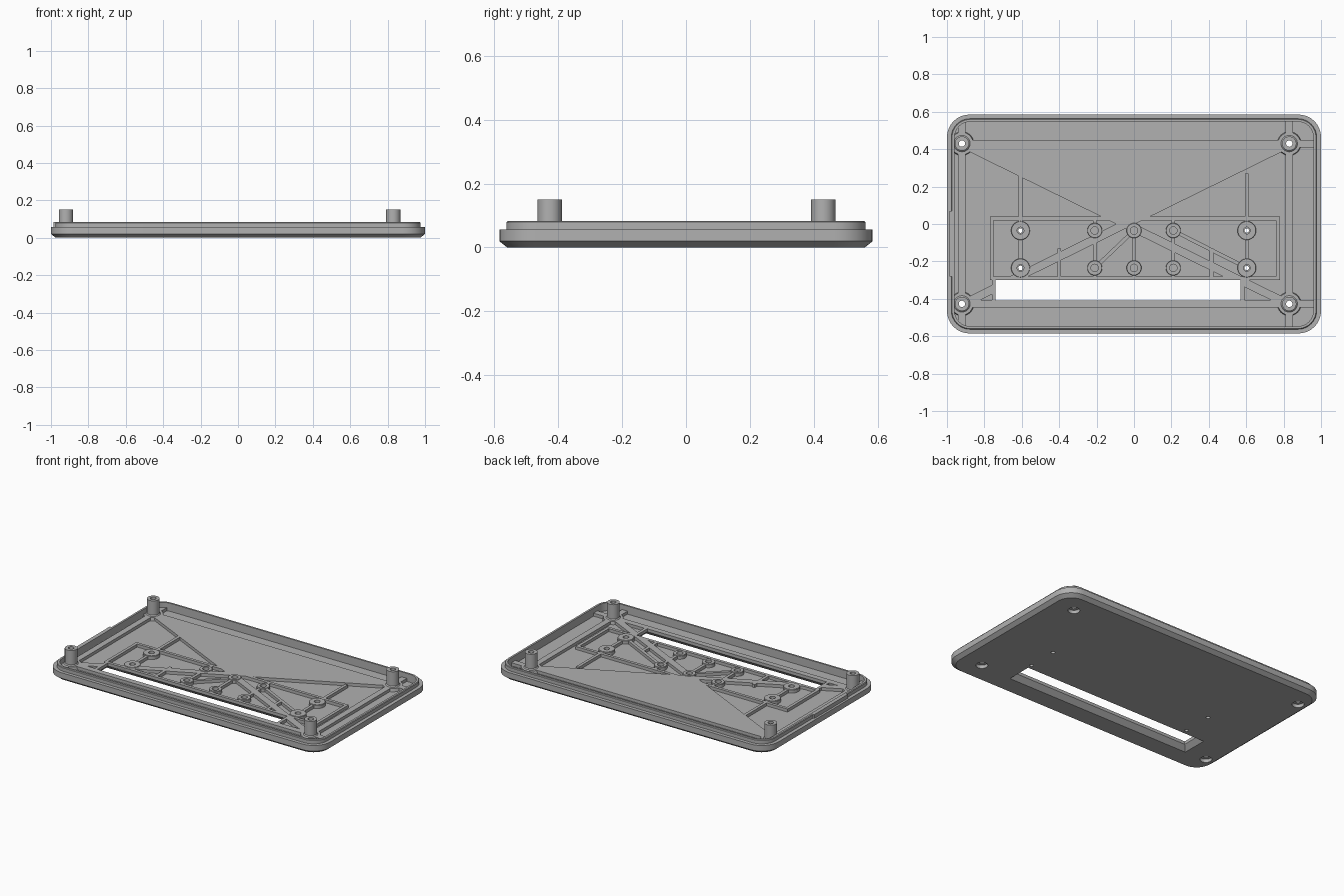
import bpy, bmesh, math
from mathutils import Vector

cube = bpy.data.objects.get("Cube")
if cube:
    bpy.data.objects.remove(cube, do_unlink=True)

grey = bpy.data.materials.new("plain_grey")
grey.use_nodes = True
COLOUR = (0.44, 0.44, 0.44, 1)
grey.diffuse_color = COLOUR
grey.node_tree.nodes["Principled BSDF"].inputs["Base Color"].default_value = COLOUR

FLOOR, DECK, LIP, POST_TOP = 0.03, 0.05, 0.083, 0.15
POSTS = [(x, y) for x in (-0.92, 0.83) for y in (-0.427, 0.43)]
SCREW_BOSSES = [(x, y) for x in (-0.607, 0.603) for y in (-0.235, -0.035)]
BLIND_BOSSES = [(x, y) for x in (-0.21, 0, 0.21) for y in (-0.235, -0.035)]


def loft(bm, rings, cyclic=False):
    """Skin a list of point rings; cap the ends unless cyclic."""
    loops = [[bm.verts.new(p) for p in ring] for ring in rings]
    pairs = list(zip(loops, loops[1:]))
    if cyclic:
        pairs.append((loops[-1], loops[0]))
    else:
        bm.faces.new(loops[0])
        bm.faces.new(loops[-1])
    n = len(loops[0])
    for a, b in pairs:
        for i in range(n):
            j = (i + 1) % n
            bm.faces.new((a[i], a[j], b[j], b[i]))


def circle(x, y, r, z, n=32):
    return [(x + r * math.cos(math.tau * i / n),
             y + r * math.sin(math.tau * i / n), z) for i in range(n)]


def rounded_rect(hx, hy, r, z, steps=8):
    pts = []
    for k, (sx, sy) in enumerate(((1, 1), (-1, 1), (-1, -1), (1, -1))):
        for i in range(steps + 1):
            a = (k + i / steps) * math.pi / 2
            pts.append((sx * (hx - r) + r * math.cos(a),
                        sy * (hy - r) + r * math.sin(a), z))
    return pts


def rect(x0, x1, y0, y1, z):
    return [(x0, y0, z), (x1, y0, z), (x1, y1, z), (x0, y1, z)]


def prism(bm, pts, z0, z1):
    loft(bm, [[(x, y, z) for x, y in pts] for z in (z0, z1)])


def lathe(bm, x, y, profile, cyclic=False):
    loft(bm, [circle(x, y, r, z) for r, z in profile], cyclic)


def rib(bm, a, b, width=0.02):
    a, b = Vector(a), Vector(b)
    d = (b - a).normalized() * width / 2
    side = Vector((-d.y, d.x))
    prism(bm, [a - side, b - side, b + side, a + side], 0.02, DECK)


def make(name, bm):
    bmesh.ops.recalc_face_normals(bm, faces=bm.faces)
    mesh = bpy.data.meshes.new(name)
    bm.to_mesh(mesh)
    bm.free()
    mesh.materials.append(grey)
    ob = bpy.data.objects.new(name, mesh)
    bpy.context.collection.objects.link(ob)
    return ob


def activate(ob):
    bpy.ops.object.select_all(action='DESELECT')
    ob.select_set(True)
    bpy.context.view_layer.objects.active = ob


def smooth(ob):
    activate(ob)
    bpy.ops.object.shade_smooth_by_angle(angle=math.radians(30))


# Tray: chamfered base, stepped outer wall, thin lip and recessed floor
bm = bmesh.new()
loft(bm, [rounded_rect(*p) for p in (
    (0.975, 0.56, 0.1, 0), (1, 0.585, 0.12, 0.02), (1, 0.585, 0.12, 0.057),
    (0.977, 0.563, 0.1, 0.057), (0.977, 0.563, 0.1, 0.079),
    (0.973, 0.559, 0.096, LIP), (0.96, 0.547, 0.085, LIP),
    (0.96, 0.547, 0.085, FLOOR))])
tray = make("tray", bm)

# Rib grid: frame rails, crossed diagonals, filled deck, cell dividers, pads
bm = bmesh.new()
for x in (-0.92, 0.83):
    rib(bm, (x, -0.553), (x, 0.553), 0.04)
for y in (-0.427, 0.43):
    rib(bm, (-0.967, y), (0.967, y), 0.04)
rib(bm, (-0.92, 0.43), (0.83, -0.43), 0.044)
rib(bm, (0.83, 0.43), (-0.92, -0.43), 0.044)
prism(bm, [(-0.92, 0.43), (-0.88, 0.45), (0.79, 0.45), (0.83, 0.43),
           (-0.045, 0)], 0.02, DECK)
for y in (0.03, -0.29):
    rib(bm, (-0.77, y), (0.78, y))
for x in (-0.76, 0.77):
    rib(bm, (x, 0.04), (x, -0.3))
for x in (-0.607, 0.603):
    rib(bm, (x, 0.27), (x, -0.29))
for x in (-0.4, -0.21, 0, 0.21, 0.415):
    top = -0.13 if abs(x) > 0.3 else 0.03
    rib(bm, (x, top), (x, -0.29))
rib(bm, (-0.21, -0.235), (0, -0.035))
rib(bm, (0.21, -0.035), (0.603, -0.235))
rib(bm, (-0.75, -0.29), (-0.75, -0.42))
rib(bm, (0.58, -0.29), (0.58, -0.42))
for x, y in POSTS:
    lathe(bm, x, y, [(0.066, 0.02), (0.06, DECK)])
rib_grid = make("rib_grid", bm)

# Cutter: cable slot flared below, counterbored post holes, boss holes
bm = bmesh.new()
loft(bm, [rect(-0.74 - f, 0.57 + f, -0.41 - f, -0.3 + f, z)
          for f, z in ((0.04, -0.01), (0, 0.03), (0, 0.2))])
for x, y in POSTS:
    lathe(bm, x, y, [(0.036, -0.01), (0.036, 0.022), (0.017, 0.022), (0.017, 0.2)])
for x, y in SCREW_BOSSES:
    lathe(bm, x, y, [(0.012, -0.01), (0.012, 0.033), (0.018, 0.033), (0.018, 0.2)])
for x, y in BLIND_BOSSES:
    lathe(bm, x, y, [(0.02, 0.036), (0.02, 0.2)])
cutter = make("hole_cutter", bm)
cutter.hide_render = True

for ob in (tray, rib_grid):
    mod = ob.modifiers.new("holes", 'BOOLEAN')
    mod.operation = 'DIFFERENCE'
    mod.solver = 'EXACT'
    mod.use_self = ob is rib_grid
    mod.object = cutter
    activate(ob)
    bpy.ops.object.modifier_apply(modifier=mod.name)
    smooth(ob)
bpy.data.objects.remove(cutter, do_unlink=True)


# Hollow posts and bosses
def tubes(name, places, outer, inner, top, foot):
    for i, (x, y) in enumerate(places):
        bm = bmesh.new()
        lathe(bm, x, y, [(outer + foot, 0.026), (outer + foot, DECK),
                         (outer, DECK + foot), (outer, top),
                         (inner, top), (inner, 0.026)], True)
        smooth(make(f"{name}_{i + 1}", bm))


tubes("corner_post", POSTS, 0.038, 0.017, POST_TOP, 0.006)
tubes("screw_boss", SCREW_BOSSES, 0.048, 0.018, 0.054, 0.002)
tubes("blind_boss", BLIND_BOSSES, 0.038, 0.02, 0.054, 0.002)

# Thicker stretch of lip on the right side
bm = bmesh.new()
prism(bm, [(-0.986, -0.28), (-0.965, -0.28), (-0.965, 0.07), (-0.986, 0.07)],
      0.05, LIP)
make("lip_thickening", bm)
